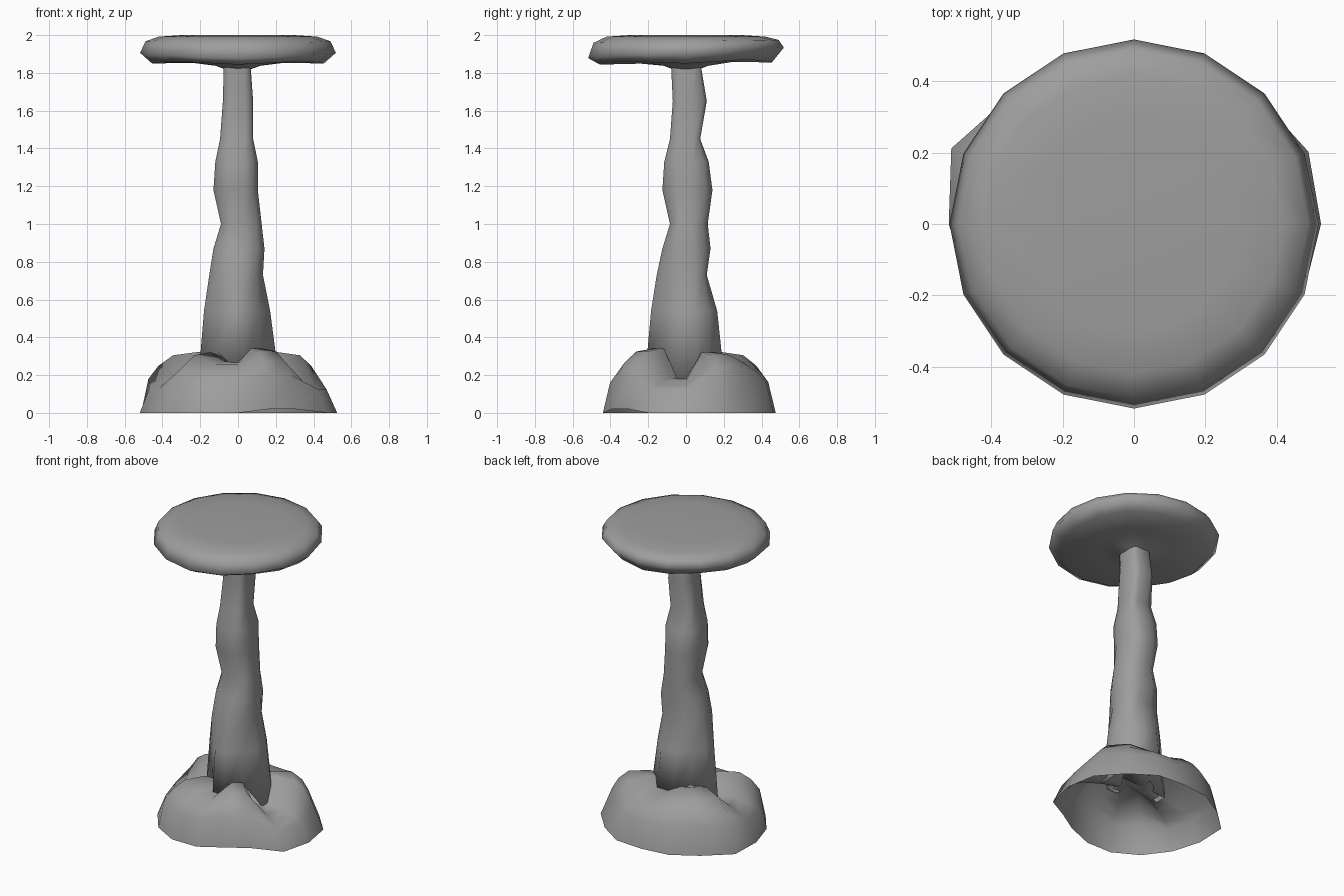
import bpy
import bmesh
from math import cos, sin, tau

cube = bpy.data.objects.get("Cube")
if cube:
    bpy.data.objects.remove(cube)

GREY = (0.34, 0.34, 0.34, 1.0)
mat = bpy.data.materials.new("plain grey")
mat.use_nodes = True
mat.diffuse_color = GREY
mat.node_tree.nodes["Principled BSDF"].inputs["Base Color"].default_value = GREY


def loft(name, rings, close_start=False, close_end=False):
    """Skin a list of equally long point rings into a smooth object."""
    bm = bmesh.new()
    loops = [[bm.verts.new(p) for p in ring] for ring in rings]
    n = len(loops[0])
    for low, high in zip(loops, loops[1:]):
        for i in range(n):
            j = (i + 1) % n
            bm.faces.new((low[i], low[j], high[j], high[i]))
    if close_start:
        bm.faces.new(loops[0][::-1])
    if close_end:
        bm.faces.new(loops[-1])
    mesh = bpy.data.meshes.new(name)
    bm.to_mesh(mesh)
    bm.free()
    mesh.materials.append(mat)
    mesh.shade_smooth()
    obj = bpy.data.objects.new(name, mesh)
    bpy.context.collection.objects.link(obj)


SIDES = 16
angles = [tau * i / SIDES for i in range(SIDES)]

# Cap: lathe-like disc with a wavy underside and a tilted rim
cap_profile = [  # radius, height, rim tilt, underside wave
    (0.055, 1.815, 0, 0), (0.12, 1.838, 0, 0), (0.24, 1.857, 0.004, 0.004),
    (0.455, 1.858, 0.006, 0.008), (0.518, 1.91, 0.028, 0.004),
    (0.49, 1.967, 0.008, 0), (0.42, 1.992, 0, 0), (0.30, 2.0, 0, 0)]
cap_rings = [[(r * cos(a), r * sin(a), z + tilt * sin(a) - wave * cos(4 * a))
              for a in angles] for r, z, tilt, wave in cap_profile]
loft("cap", cap_rings, close_end=True)

# Trunk: four root lobes at the foot that blend into a squarish stem
trunk_profile = [  # height, -x, +x, -y, +y, corner fullness
    (0.32, 0.21, 0.22, 0.21, 0.195, 0.52),
    (0.54, 0.18, 0.17, 0.185, 0.165, 0.64),
    (0.73, 0.152, 0.132, 0.155, 0.11, 0.74),
    (0.87, 0.13, 0.14, 0.125, 0.13, 0.76),
    (1.00, 0.09, 0.125, 0.085, 0.115, 0.80),
    (1.18, 0.13, 0.105, 0.125, 0.14, 0.76),
    (1.33, 0.12, 0.105, 0.115, 0.12, 0.80),
    (1.45, 0.095, 0.08, 0.085, 0.075, 0.86),
    (1.65, 0.08, 0.08, 0.07, 0.11, 0.84),
    (1.86, 0.075, 0.065, 0.08, 0.075, 0.86)]


def trunk_ring(z, west, east, south, north, full, drops=(0, 0, 0, 0)):
    w = 0.04
    shift = max(0, 1 - z) * 0.06
    flat = [(east, -w), (east, w + shift / 2),
            ((east + shift) * full, (north + shift) * full),
            (w + shift, north), (-w, north),
            (-west * full, north * full),
            (-west, w), (-west, -w),
            (-west * full, -south * full),
            (-w, -south), (w, -south),
            (east * full, -south * full)]
    return [(x, y, z - (drops[i // 3] if i % 3 < 2 else 0))
            for i, (x, y) in enumerate(flat)]


foot = trunk_ring(*trunk_profile[0], drops=(0.16, 0.06, 0.14, 0.06))
loft("trunk", [foot] + [trunk_ring(*row) for row in trunk_profile[1:]],
     close_start=True)

# Base: open hollow mound with channels running out from the root lobes
rim = [0.525, 0.53, 0.50, 0.50, 0.475, 0.49, 0.50, 0.555,
       0.52, 0.50, 0.49, 0.475, 0.44, 0.425, 0.43, 0.515]
channels = {15: 0.14, 0: 0.14, 3: 0.04, 4: 0.04,
            8: 0.12, 9: 0.12, 11: 0.05, 12: 0.05}
chipped = (13, 14)  # flat front corner of the rim, slightly off the floor
hollowed = (1, 2)   # straighter slope on one side
mound_profile = [  # share of rim radius, height, channel strength, hollowing
    (1.0, 0.0, 0, 0), (0.925, 0.18, 0.4, 0.06), (0.82, 0.25, 0.75, 0.03),
    (0.67, 0.305, 0.95, 0), (0.42, 0.322, 1.0, 0), (0.20, 0.29, 0.8, 0)]
mound_rings = []
for share, z, strength, hollow in mound_profile:
    ring = []
    for i, a in enumerate(angles):
        drop = strength * channels.get(i, 0)
        inset = hollow if i in hollowed else 0
        r = (share - inset) * rim[i] * (1 - 0.6 * drop)
        lift = 0.02 if i in chipped else 0
        ring.append((r * cos(a), r * sin(a), z - drop + lift))
    mound_rings.append(ring)
loft("base_mound", mound_rings, close_end=True)
